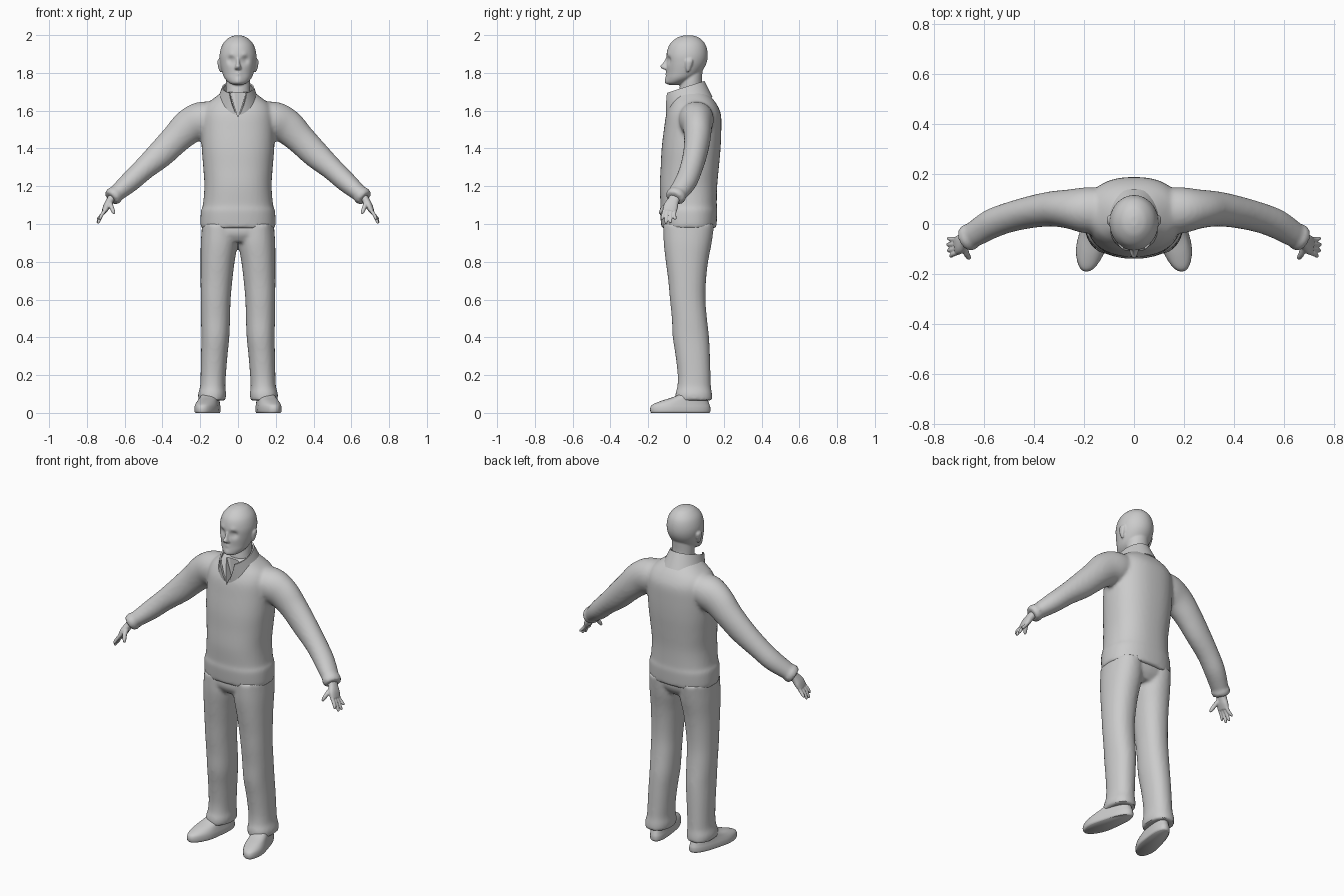
import bpy, bmesh, math
from mathutils import Vector

cube = bpy.data.objects.get("Cube")
if cube:
    bpy.data.objects.remove(cube, do_unlink=True)

GREY = (0.6, 0.6, 0.6, 1)
mat = bpy.data.materials.new("light_grey")
mat.use_nodes = True
mat.diffuse_color = GREY
bsdf = mat.node_tree.nodes["Principled BSDF"]
bsdf.inputs["Base Color"].default_value = GREY
bsdf.inputs["Roughness"].default_value = 0.7


def resample(rows, k):
    """Smoothly interpolate rows of numbers (Catmull-Rom)."""
    out = []
    for i in range(len(rows) - 1):
        p0, p1, p2, p3 = (rows[max(0, min(len(rows) - 1, i + j))] for j in (-1, 0, 1, 2))
        for s in range(k):
            t = s / k
            out.append([0.5 * (2 * b + (c - a) * t + (2 * a - 5 * b + 4 * c - d) * t * t
                               + (3 * b - a - 3 * c + d) * t ** 3)
                        for a, b, c, d in zip(p0, p1, p2, p3)])
    return out + [list(rows[-1])]


def loft(bm, rows, flat=True, side=1, power=2, n=32, k=4):
    """Closed tube through rows of (x, y, z, half width, half depth)."""
    rows = resample(rows, k)
    centres = [Vector((side * r[0], r[1], r[2])) for r in rows]
    rings = []
    for i, r in enumerate(rows):
        u, v = Vector((1, 0, 0)), Vector((0, 1, 0))
        if not flat:
            t = (centres[min(i + 1, len(rows) - 1)] - centres[max(i - 1, 0)]).normalized()
            u = v.cross(t).normalized()
            v = t.cross(u)
        ring = []
        for j in range(n):
            c, s = math.cos(math.tau * j / n), math.sin(math.tau * j / n)
            c = math.copysign(abs(c) ** (2 / power), c)
            s = math.copysign(abs(s) ** (2 / power), s)
            ring.append(bm.verts.new(centres[i] + u * c * r[3] + v * s * r[4]))
        rings.append(ring)
    for a, b in zip(rings, rings[1:]):
        for j in range(n):
            bm.faces.new((a[j], a[(j + 1) % n], b[(j + 1) % n], b[j]))
    bm.faces.new(rings[0])
    bm.faces.new(rings[-1])


def bump(bm, centre, radius, push):
    """Softly push nearby vertices along y."""
    for v in bm.verts:
        d = (v.co - Vector(centre)).length / radius
        v.co.y += push * math.exp(-d * d)


def make(name, bm, voxel=0, smooth=0, cutter=None, thickness=0, angle=40):
    """Turn a bmesh into a finished object with its modifiers applied."""
    bmesh.ops.recalc_face_normals(bm, faces=bm.faces)
    me = bpy.data.meshes.new(name)
    bm.to_mesh(me)
    bm.free()
    ob = bpy.data.objects.new(name, me)
    bpy.context.collection.objects.link(ob)
    me.materials.append(mat)
    bpy.ops.object.select_all(action='DESELECT')
    ob.select_set(True)
    bpy.context.view_layer.objects.active = ob
    if voxel:
        m = ob.modifiers.new("blend", 'REMESH')
        m.mode, m.voxel_size = 'VOXEL', voxel
    if smooth:
        m = ob.modifiers.new("soften", 'SMOOTH')
        m.iterations = smooth
    if cutter:
        m = ob.modifiers.new("opening", 'BOOLEAN')
        m.object, m.operation, m.solver = cutter, 'DIFFERENCE', 'EXACT'
    if thickness:
        m = ob.modifiers.new("cloth", 'SOLIDIFY')
        m.thickness, m.offset = thickness, 0
    for m in list(ob.modifiers):
        bpy.ops.object.modifier_apply(modifier=m.name)
    bpy.ops.object.shade_smooth_by_angle(angle=math.radians(angle))
    return ob


# Head with neck, nose and ears
bm = bmesh.new()
loft(bm, [(0, .012, 1.999, .015, .02), (0, .011, 1.985, .05, .06), (0, .008, 1.95, .082, .095),
          (0, .006, 1.9, .097, .109), (0, .002, 1.85, .095, .106), (0, -.012, 1.8, .083, .09),
          (0, -.03, 1.77, .07, .074), (0, -.055, 1.746, .046, .048), (0, -.06, 1.736, .02, .025)],
     n=64, k=8)
for s in (-1, 1):
    bump(bm, (s * .037, -.095, 1.868), .02, .016)
    bump(bm, (s * .037, -.09, 1.866), .01, -.008)
    bump(bm, (s * .036, -.095, 1.895), .016, -.005)
bump(bm, (0, -.1, 1.795), .018, -.006)
bump(bm, (0, -.1, 1.783), .007, .006)
bump(bm, (0, -.1, 1.757), .022, -.009)
loft(bm, [(0, -.094, 1.885, .007, .01), (0, -.1, 1.852, .01, .022), (0, -.105, 1.836, .015, .032),
          (0, -.1, 1.822, .019, .026), (0, -.094, 1.815, .012, .012)])
loft(bm, [(0, .02, 1.6, .08, .065), (0, .025, 1.7, .064, .062),
          (0, .028, 1.76, .063, .056), (0, .03, 1.83, .06, .06)])
for s in (-1, 1):
    loft(bm, [(.092, .01, 1.805, .004, .006), (.095, .012, 1.825, .009, .014),
              (.097, .016, 1.86, .012, .021), (.097, .018, 1.875, .005, .012)], side=s)
make("head_and_neck", bm, voxel=.005, smooth=3)

# Wedge that opens the sweater at the throat
bm = bmesh.new()
front, back = [[bm.verts.new((x, y, z)) for x, z in ((0, 1.565), (.055, 1.74), (-.055, 1.74))]
               for y in (-.3, -.05)]
bm.faces.new(front)
bm.faces.new(back)
for i in range(3):
    bm.faces.new((front[i], front[i - 1], back[i - 1], back[i]))
wedge = make("throat_cutter", bm)
wedge.hide_render = True

# Sweater: body and both sleeves blended together
bm = bmesh.new()
loft(bm, [(0, .015, .978, .195, .143), (0, .015, 1.0, .199, .147), (0, .014, 1.07, .196, .152),
          (0, .014, 1.1, .186, .149), (0, .013, 1.2, .178, .152), (0, .02, 1.3, .184, .154),
          (0, .027, 1.4, .192, .156), (0, .035, 1.5, .194, .152), (0, .04, 1.58, .19, .145),
          (0, .04, 1.63, .17, .125), (0, .035, 1.668, .125, .102), (0, .025, 1.7, .082, .08)],
     power=2.35, n=48)
for s in (-1, 1):
    loft(bm, [(.1, .05, 1.575, .075, .09), (.19, .055, 1.55, .098, .092),
              (.26, .06, 1.515, .093, .078), (.33, .06, 1.45, .08, .07),
              (.41, .048, 1.37, .073, .064), (.5, .026, 1.29, .06, .06),
              (.57, 0, 1.225, .055, .059), (.63, -.036, 1.173, .046, .053),
              (.648, -.047, 1.158, .043, .05), (.655, -.051, 1.152, .05, .056),
              (.674, -.062, 1.135, .043, .05)], flat=False, side=s)
make("sweater", bm, voxel=.01, smooth=5, cutter=wedge)
bpy.data.objects.remove(wedge, do_unlink=True)

# Standing collar, open at the front
bm = bmesh.new()
grid = []
for i in range(9):
    v = i / 8
    row = []
    for j in range(49):
        a = (j / 24 - 1) * (math.pi - .03 - .55 * v)
        bottom = Vector((.117 * math.sin(a), .018 + .118 * math.cos(a), 1.62 + .05 * math.cos(a)))
        top = Vector((.08 * math.sin(a), -.01 + .104 * math.cos(a), 1.722 + .033 * math.cos(a)))
        row.append(bm.verts.new(bottom.lerp(top, v)))
    grid.append(row)
for lo, hi in zip(grid, grid[1:]):
    for j in range(48):
        bm.faces.new((lo[j], lo[j + 1], hi[j + 1], hi[j]))
make("collar", bm, thickness=.009)

# Trousers: hips and both legs blended together
bm = bmesh.new()
loft(bm, [(0, .015, 1.01, .18, .13), (0, .01, .95, .17, .128), (0, .008, .905, .1, .1)], power=2.4)
for s in (-1, 1):
    loft(bm, [(.1, .015, 1.0, .09, .135), (.1, .009, .9, .097, .127), (.108, .005, .8, .09, .112),
              (.114, .006, .7, .084, .1), (.118, .009, .6, .079, .094), (.119, .018, .5, .077, .093),
              (.12, .026, .4, .074, .096), (.126, .036, .3, .07, .091), (.131, .043, .2, .067, .087),
              (.134, .043, .14, .067, .089), (.137, .041, .1, .074, .097),
              (.138, .042, .065, .071, .098)], side=s, power=2.2)
make("trousers", bm, voxel=.01, smooth=4)

# Shoes, toes turned outwards
for s, label in ((1, "left"), (-1, "right")):
    bm = bmesh.new()
    loft(bm, [(0, -.03, 0, .05, .154), (0, -.03, .008, .055, .159), (0, -.03, .028, .055, .159),
              (0, -.026, .045, .052, .15), (0, -.005, .065, .048, .122), (0, .025, .085, .046, .09),
              (0, .045, .11, .045, .066), (0, .05, .15, .042, .058)], power=2.3)
    for v in bm.verts:
        y = v.co.y
        v.co.x *= 1 + .15 * math.exp(-((y + .1) / .07) ** 2)
        v.co.x = s * (v.co.x + .148 - .2 * (y - .02))
    make(label + "_shoe", bm, angle=50)

# Hands: palm, four fingers and a thumb
tips = ((.733, -.127, 1.022), (.742, -.106, 1.002), (.744, -.082, 1.004), (.742, -.058, 1.022))
for s, label in ((1, "left"), (-1, "right")):
    bm = bmesh.new()
    loft(bm, [(.655, -.05, 1.16, .022, .03), (.677, -.066, 1.125, .02, .03),
              (.694, -.08, 1.095, .019, .038), (.709, -.087, 1.066, .013, .036)],
         flat=False, side=s, power=2.4)
    for i, (x, y, z) in enumerate(tips):
        ky = -.111 + .017 * i
        loft(bm, [(.695, ky, 1.085, .01, .01), (.722, (ky + y) / 2 - .002, 1.047, .0095, .0095),
                  (x - .003, y, z + .008, .008, .008), (x, y, z, .004, .004)],
             flat=False, side=s, n=16)
    loft(bm, [(.68, -.075, 1.12, .014, .016), (.67, -.115, 1.09, .012, .013),
              (.66, -.133, 1.065, .01, .01), (.656, -.138, 1.052, .004, .005)],
         flat=False, side=s, n=16)
    make(label + "_hand", bm, voxel=.004, smooth=3)
